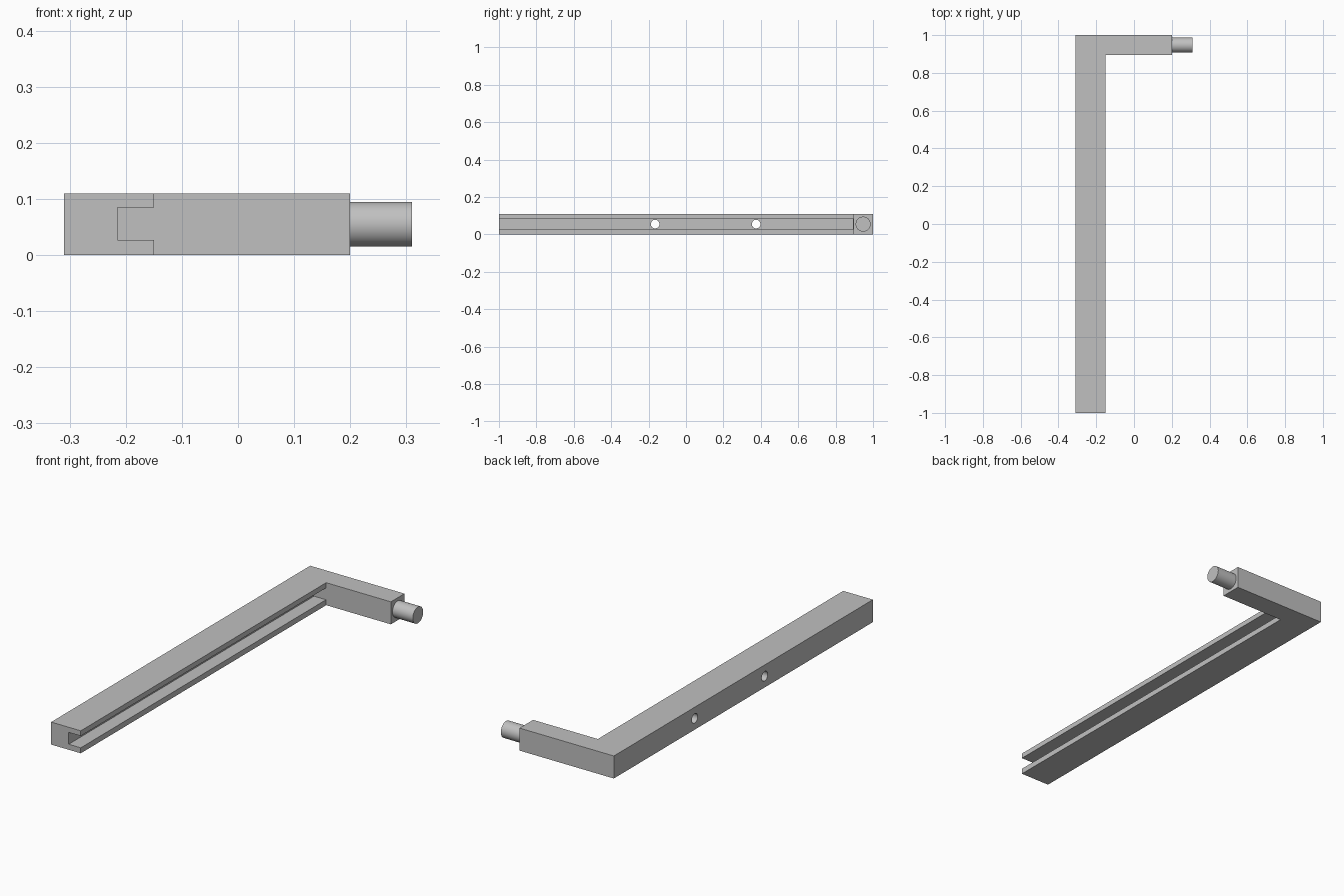
import bpy, bmesh
from math import pi, radians
from mathutils import Matrix

cube = bpy.data.objects.get("Cube")
if cube:
    bpy.data.objects.remove(cube, do_unlink=True)

HEIGHT = 0.11
MID = HEIGHT / 2
LEFT, INNER, SHOULDER, TIP = -0.31, -0.15, 0.2, 0.31
ARM_Y = 0.895

grey = bpy.data.materials.new("plain grey")
grey.use_nodes = True
grey.diffuse_color = (0.53, 0.53, 0.53, 1)
grey.node_tree.nodes["Principled BSDF"].inputs["Base Color"].default_value = grey.diffuse_color


def finish(name, bm):
    bmesh.ops.recalc_face_normals(bm, faces=bm.faces)
    mesh = bpy.data.meshes.new(name)
    bm.to_mesh(mesh)
    bm.free()
    mesh.materials.append(grey)
    obj = bpy.data.objects.new(name, mesh)
    bpy.context.collection.objects.link(obj)
    return obj


def prism(name, outline, z0, z1):
    """Extrude an outline in plan from z0 to z1."""
    bm = bmesh.new()
    face = bm.faces.new([bm.verts.new((x, y, z0)) for x, y in outline])
    top = bmesh.ops.extrude_face_region(bm, geom=[face])["geom"]
    verts = [v for v in top if isinstance(v, bmesh.types.BMVert)]
    bmesh.ops.translate(bm, verts=verts, vec=(0, 0, z1 - z0))
    return finish(name, bm)


def rod(name, x0, x1, y, radius):
    """Round rod lying along x at mid height."""
    bm = bmesh.new()
    place = Matrix.Translation(((x0 + x1) / 2, y, MID)) @ Matrix.Rotation(pi / 2, 4, "Y")
    bmesh.ops.create_cone(bm, cap_ends=True, segments=48, radius1=radius,
                          radius2=radius, depth=x1 - x0, matrix=place)
    return finish(name, bm)


def select(obj):
    bpy.ops.object.select_all(action="DESELECT")
    obj.select_set(True)
    bpy.context.view_layer.objects.active = obj


# L-shaped bracket: long rail with a short arm at the back
bracket = prism("bracket", [(LEFT, -1), (INNER, -1), (INNER, ARM_Y),
                            (SHOULDER, ARM_Y), (SHOULDER, 1), (LEFT, 1)], 0, HEIGHT)

# Slot along the rail's inner side, and two screw holes through to it
slot_end = ARM_Y - 0.001
cutters = [prism("slot_cutter", [(-0.215, -1.1), (-0.1, -1.1),
                                 (-0.1, slot_end), (-0.215, slot_end)], 0.027, 0.085)]
for y in (-0.165, 0.375):
    cutters.append(rod("hole_cutter", LEFT - 0.05, -0.18, y, 0.023))

for cutter in cutters:
    cutter.hide_render = True
    select(bracket)
    cut = bracket.modifiers.new("cut", "BOOLEAN")
    cut.operation = "DIFFERENCE"
    cut.solver = "EXACT"
    cut.object = cutter
    bpy.ops.object.modifier_apply(modifier=cut.name)
    bpy.data.objects.remove(cutter, do_unlink=True)

# Round pin on the end of the arm
pin = rod("pin", SHOULDER - 0.01, TIP, 0.947, 0.04)

for part in (bracket, pin):
    select(part)
    bpy.ops.object.shade_smooth_by_angle(angle=radians(30))
